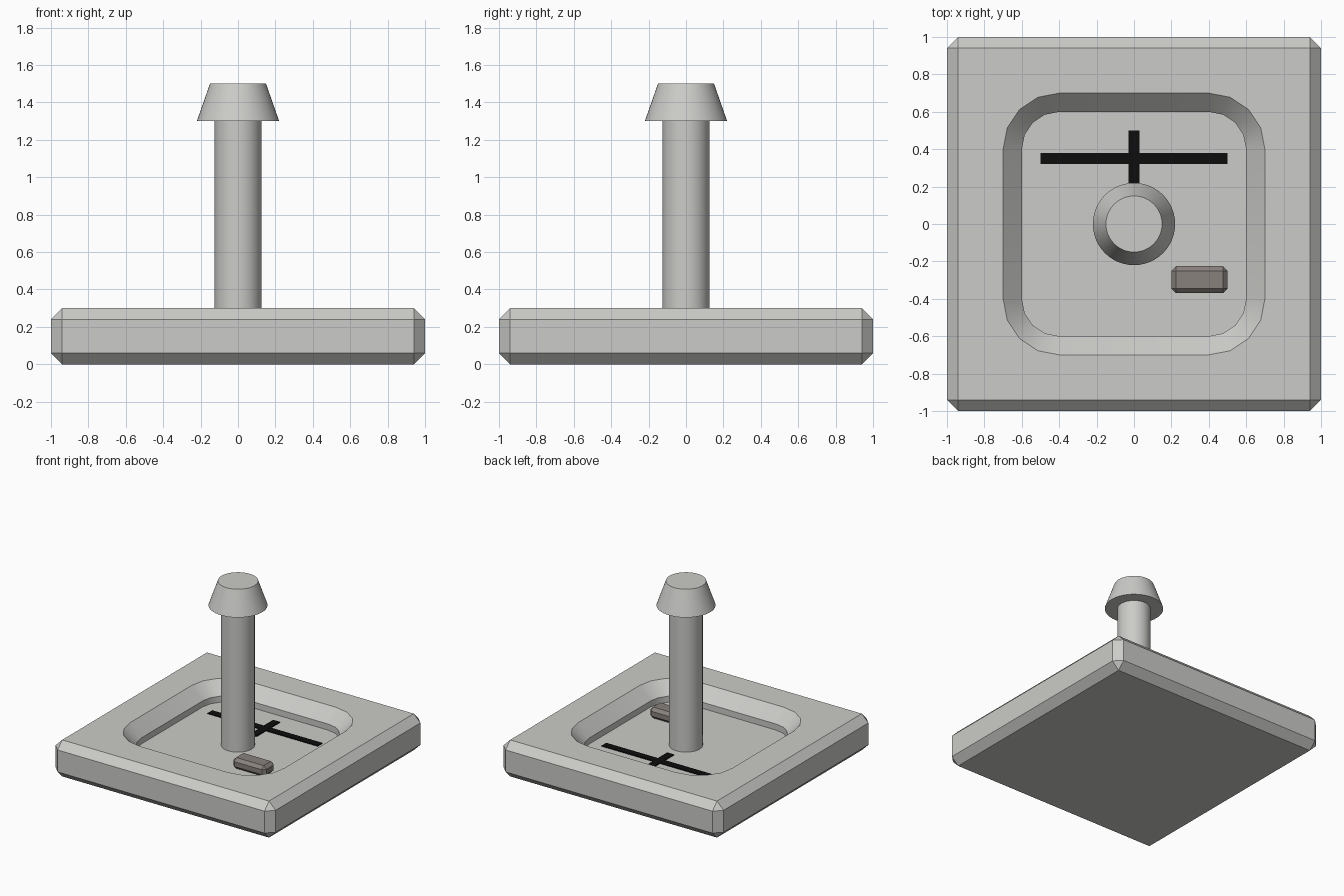
import bpy, bmesh
from math import cos, sin, pi, radians

cube = bpy.data.objects.get("Cube")
if cube:
    bpy.data.objects.remove(cube, do_unlink=True)


def material(name, rgb):
    m = bpy.data.materials.new(name)
    m.use_nodes = True
    m.diffuse_color = (*rgb, 1)
    bsdf = next(n for n in m.node_tree.nodes if n.type == 'BSDF_PRINCIPLED')
    bsdf.inputs["Base Color"].default_value = (*rgb, 1)
    return m


stone = material("stone_grey", (0.6, 0.6, 0.58))
brown = material("brown_grey", (0.25, 0.22, 0.205))
black = material("black", (0.004, 0.004, 0.004))


def add_object(name, bm, mat):
    bmesh.ops.recalc_face_normals(bm, faces=bm.faces)
    mesh = bpy.data.meshes.new(name)
    bm.to_mesh(mesh)
    bm.free()
    mesh.materials.append(mat)
    obj = bpy.data.objects.new(name, mesh)
    bpy.context.collection.objects.link(obj)
    return obj


def smooth(obj):
    bpy.ops.object.select_all(action='DESELECT')
    obj.select_set(True)
    bpy.context.view_layer.objects.active = obj
    bpy.ops.object.shade_smooth_by_angle(angle=radians(30))


def box(name, low, high, mat, chamfer=0):
    bm = bmesh.new()
    bmesh.ops.create_cube(bm, size=1)
    for v in bm.verts:
        for i in range(3):
            v.co[i] = low[i] if v.co[i] < 0 else high[i]
    if chamfer:
        bmesh.ops.bevel(bm, geom=bm.edges[:], offset=chamfer, offset_type='OFFSET',
                        segments=1, profile=0.5, affect='EDGES')
    return add_object(name, bm, mat)


def loft(name, rings, mat):
    """Skin closed rings of points and cap both ends."""
    bm = bmesh.new()
    loops = [[bm.verts.new(p) for p in ring] for ring in rings]
    n = len(loops[0])
    for a, b in zip(loops, loops[1:]):
        for i in range(n):
            j = (i + 1) % n
            bm.faces.new((a[i], a[j], b[j], b[i]))
    bm.faces.new(loops[0][::-1])
    bm.faces.new(loops[-1])
    return add_object(name, bm, mat)


def circle(r, z, n=48):
    return [(r * cos(2 * pi * i / n), r * sin(2 * pi * i / n), z) for i in range(n)]


def rounded_square(r, z, core=0.4, steps=4):
    """Square of half-width core, grown outward by r with round corners."""
    ring = []
    for k, (sx, sy) in enumerate(((1, 1), (-1, 1), (-1, -1), (1, -1))):
        for s in range(steps + 1):
            a = (k + s / steps) * pi / 2
            ring.append((sx * core + r * cos(a), sy * core + r * sin(a), z))
    return ring


FLOOR = 0.15

# Chamfered slab with a rounded recess that flares at the rim
base = box("base", (-1, -1, 0), (1, 1, 0.3), stone, chamfer=0.06)
cutter = loft("recess_cutter", [rounded_square(0.2, FLOOR), rounded_square(0.2, 0.2),
                                rounded_square(0.3, 0.3), rounded_square(0.35, 0.35)], stone)
cutter.hide_render = True
cut = base.modifiers.new("recess", 'BOOLEAN')
cut.operation = 'DIFFERENCE'
cut.solver = 'EXACT'
cut.object = cutter
bpy.context.view_layer.objects.active = base
bpy.ops.object.modifier_apply(modifier=cut.name)
bpy.data.objects.remove(cutter, do_unlink=True)
smooth(base)

# Upright post and its tapered cap
smooth(loft("post", [circle(0.125, FLOOR), circle(0.125, 1.3)], stone))
smooth(loft("post_cap", [circle(0.22, 1.3), circle(0.15, 1.5)], stone))

# Thin black cross marking on the recess floor
box("cross_bar_long", (-0.5, 0.32, FLOOR), (0.5, 0.38, FLOOR + 0.007), black)
box("cross_bar_short", (-0.03, 0.2, FLOOR), (0.03, 0.5, FLOOR + 0.008), black)

# Small chamfered block beside the post
box("small_block", (0.2, -0.37, FLOOR), (0.5, -0.225, 0.24), brown, chamfer=0.025)
